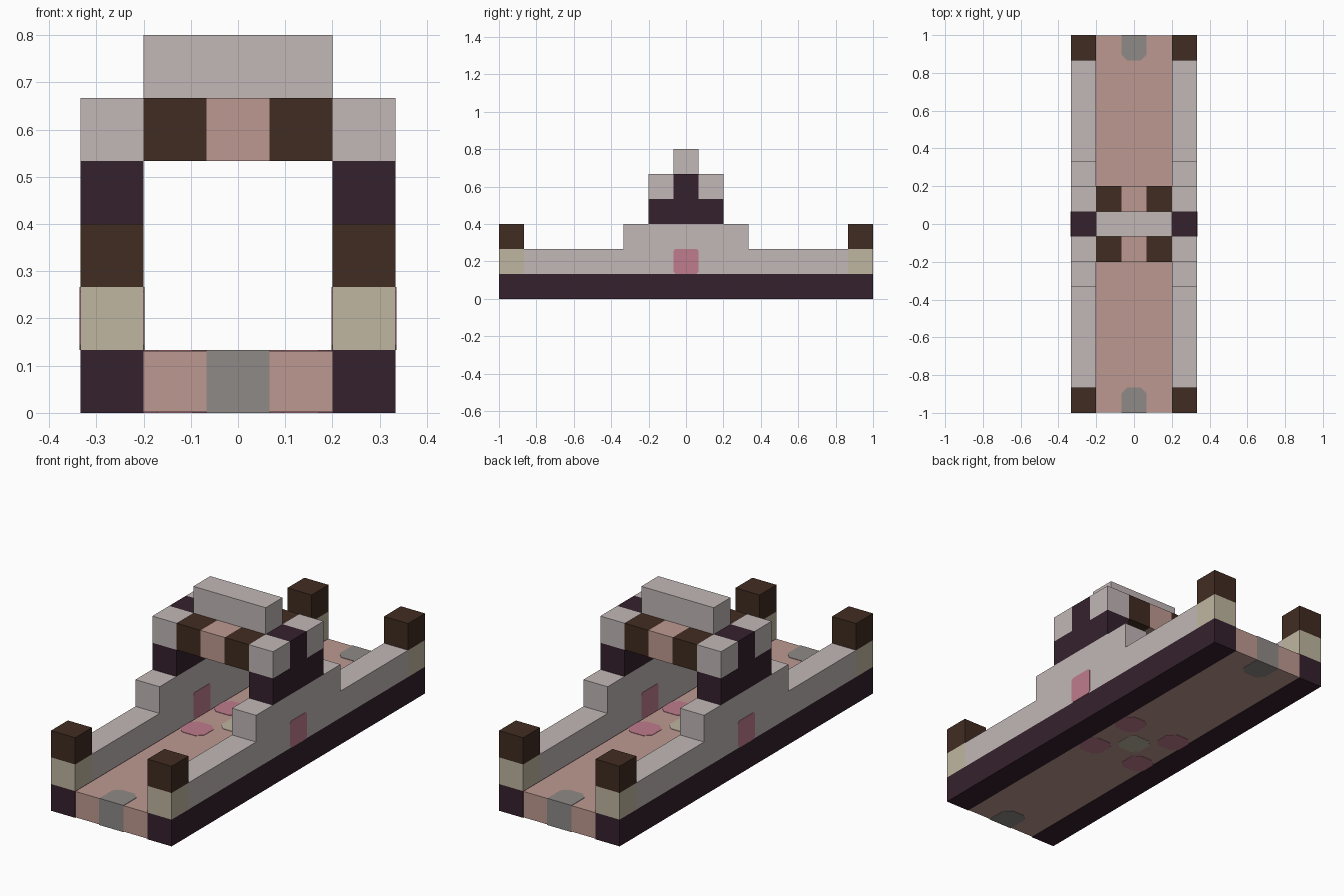
import bpy
import bmesh
from mathutils import Vector

U = 2 / 15      # edge length of one block
EPS = 0.002     # how far inlays stand proud

cube = bpy.data.objects.get("Cube")
if cube:
    bpy.data.objects.remove(cube, do_unlink=True)


def material(name, rgb):
    def linear(c):
        c /= 255
        return c / 12.92 if c < 0.04 else ((c + 0.055) / 1.055) ** 2.4
    colour = [linear(c) for c in rgb] + [1]
    mat = bpy.data.materials.new(name)
    mat.use_nodes = True
    mat.diffuse_color = colour
    mat.node_tree.nodes["Principled BSDF"].inputs["Base Color"].default_value = colour
    return mat


stone = material("pale stone", (194, 183, 183))
plum = material("dark plum", (53, 33, 45))
brown = material("dark brown", (65, 44, 33))
sand = material("sand", (191, 182, 161))
rose = material("dusty rose", (190, 153, 145))
grey = material("warm grey", (142, 138, 135))
magenta = material("soft magenta", (192, 124, 142))


def prism(name, points, axis, lo, hi, mat):
    """Extrude a 2D outline along an axis: 'x' uses (y, z), 'z' uses (x, y)."""
    def place(p, d):
        return Vector((d, p[0], p[1])) if axis == "x" else Vector((p[0], p[1], d))
    bm = bmesh.new()
    face = bm.faces.new([bm.verts.new(place(p, lo)) for p in points])
    ext = bmesh.ops.extrude_face_region(bm, geom=[face])
    moved = [v for v in ext["geom"] if isinstance(v, bmesh.types.BMVert)]
    bmesh.ops.translate(bm, verts=moved, vec=place((0, 0), hi - lo))
    bmesh.ops.recalc_face_normals(bm, faces=bm.faces)
    mesh = bpy.data.meshes.new(name)
    bm.to_mesh(mesh)
    bm.free()
    mesh.materials.append(mat)
    obj = bpy.data.objects.new(name, mesh)
    bpy.context.collection.objects.link(obj)
    return obj


def block(name, x, y, z, mat):
    """Box from (low, high) ranges measured in blocks."""
    outline = [(x[i] * U, y[j] * U) for i, j in ((0, 0), (1, 0), (1, 1), (0, 1))]
    return prism(name, outline, "z", z[0] * U, z[1] * U, mat)


def clipped_square(cx, cy, cut, keep=0):
    """One-block square with clipped corners; keep = side (+1/-1 in y) left square."""
    h = U / 2
    pts = []
    for sx, sy in ((-1, -1), (1, -1), (1, 1), (-1, 1)):
        if sy == keep:
            pts.append((cx + sx * h, cy + sy * h))
            continue
        pair = [(cx + sx * h, cy + sy * (h - cut)), (cx + sx * (h - cut), cy + sy * h)]
        pts += pair if sx * sy > 0 else pair[::-1]
    # walk the outline counter-clockwise around the centre
    return sorted(pts, key=lambda p: Vector((1, 0)).angle_signed(
        Vector((p[0] - cx, p[1] - cy))))


# Deck, set back slightly so the inlays show
e = EPS / U
block("deck", (-1.5, 1.5), (-7.5 + e, 7.5 - e), (e, 1 - e), rose)

# Deck inlays: end plates and the flower in the middle
for side, label in ((-1, "front"), (1, "back")):
    prism(label + "_end_inlay", clipped_square(0, side * 7 * U, 0.03, side), "z", 0, U, grey)
prism("flower_centre", clipped_square(0, 0, 0.03), "z", 0, U, sand)
for sx in (-1, 1):
    for sy in (-1, 1):
        prism("flower_petal", clipped_square(sx * U, sy * U, 0.03), "z", 0, U, magenta)

# Side structures
for s, label in ((1, "left"), (-1, "right")):
    x = sorted((1.5 * s, 2.5 * s))
    block(label + "_sill", x, (-7.5, 7.5), (0, 1), plum)

    # Stepped wall with a coloured panel running through it
    half = [(6.5, 1), (6.5, 2), (2.5, 2), (2.5, 3)]
    outline = [(y * U, z * U) for y, z in half] + [(-y * U, z * U) for y, z in half[::-1]]
    prism(label + "_wall", outline, "x", x[0] * U, x[1] * U, stone)
    prism(label + "_wall_panel", clipped_square(0, 1.5 * U, 0.01), "x",
          x[0] * U - EPS, x[1] * U + EPS, magenta)

    # Pier below the roof, with pale corner blocks
    block(label + "_pier", x, (-1.5, 1.5), (3, 4), plum)
    block(label + "_gable", x, (-0.5, 0.5), (4, 5), plum)

    for t, end in ((-1, "front"), (1, "back")):
        y_post = sorted((6.5 * t, 7.5 * t))
        y_beam = sorted((0.5 * t, 1.5 * t))
        block(f"{end}_{label}_post_base", x, y_post, (1, 2), sand)
        block(f"{end}_{label}_post_cap", x, y_post, (2, 3), brown)
        block(f"{end}_{label}_roof_corner", x, y_beam, (4, 5), stone)
        block(f"{end}_{label}_beam", sorted((0.5 * s, 1.5 * s)), y_beam, (4, 5), brown)

# Roof middle and ridge
for t, end in ((-1, "front"), (1, "back")):
    block(end + "_beam_middle", (-0.5, 0.5), sorted((0.5 * t, 1.5 * t)), (4, 5), rose)
block("roof_ridge", (-1.5, 1.5), (-0.5, 0.5), (4, 6), stone)
